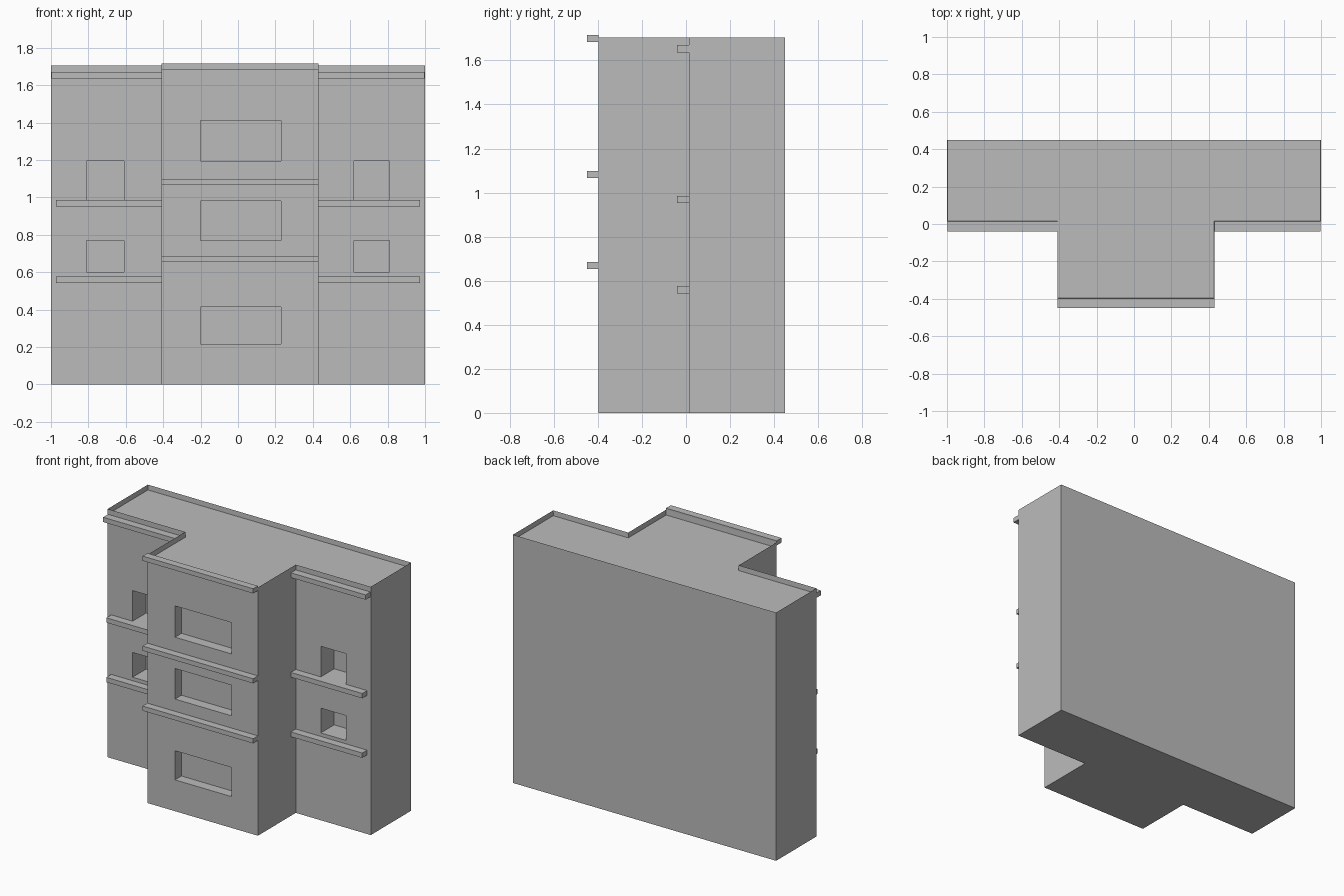
import bpy
import bmesh

cube = bpy.data.objects.get("Cube")
if cube:
    bpy.data.objects.remove(cube, do_unlink=True)

plaster = bpy.data.materials.new("grey plaster")
plaster.use_nodes = True
GREY = (0.5, 0.5, 0.5, 1)
plaster.diffuse_color = GREY
plaster.node_tree.nodes["Principled BSDF"].inputs["Base Color"].default_value = GREY

# Main planes of the building
BACK, WING, FRONT = 0.45, 0.013, -0.398
LEFT, RIGHT = 0.43, -0.41      # sides of the projecting bay
TOP, PARAPET = 1.705, 0.035


def add_object(name, bm):
    bmesh.ops.recalc_face_normals(bm, faces=bm.faces)
    mesh = bpy.data.meshes.new(name)
    bm.to_mesh(mesh)
    bm.free()
    mesh.materials.append(plaster)
    obj = bpy.data.objects.new(name, mesh)
    bpy.context.collection.objects.link(obj)
    return obj


def box(name, x, y, z):
    bm = bmesh.new()
    bmesh.ops.create_cube(bm, size=1)
    for v in bm.verts:
        v.co = [r[0] if c < 0 else r[1] for c, r in zip(v.co, (x, y, z))]
    return add_object(name, bm)


# T-shaped body with a roof sunk behind a thin parapet
bm = bmesh.new()
plan = [(-1, BACK), (-1, WING), (RIGHT, WING), (RIGHT, FRONT),
        (LEFT, FRONT), (LEFT, WING), (1, WING), (1, BACK)]
base = bm.faces.new([bm.verts.new((x, y, 0)) for x, y in plan])
extruded = bmesh.ops.extrude_face_region(bm, geom=[base], use_keep_orig=True)["geom"]
bmesh.ops.translate(bm, vec=(0, 0, TOP),
                    verts=[g for g in extruded if isinstance(g, bmesh.types.BMVert)])
bmesh.ops.recalc_face_normals(bm, faces=bm.faces)
roof = next(f for f in bm.faces if f.normal.z > 0.5)
bmesh.ops.inset_region(bm, faces=[roof], thickness=0.002, use_even_offset=True)
bmesh.ops.translate(bm, vec=(0, 0, -PARAPET), verts=roof.verts)
body = add_object("building_body", bm)


# Window recesses
def cut_window(name, x, wall, depth, z):
    cutter = box(name, x, (wall - 0.1, wall + depth), z)
    cutter.hide_render = True
    cutter.hide_viewport = True
    cutter.display_type = 'WIRE'
    mod = body.modifiers.new(name, 'BOOLEAN')
    mod.operation = 'DIFFERENCE'
    mod.solver = 'EXACT'
    mod.object = cutter


for i, z in enumerate([(0.215, 0.415), (0.77, 0.98), (1.195, 1.41)]):
    cut_window(f"bay_window_cutter_{i}", (-0.2, 0.23), FRONT, 0.07, z)
for side, x in (("right", (-0.81, -0.61)), ("left", (0.62, 0.81))):
    for i, z in enumerate([(0.6, 0.77), (0.985, 1.195)]):
        cut_window(f"{side}_window_cutter_{i}", x, WING, 0.145, z)

# Apply the cuts and drop the cutters
bpy.context.view_layer.update()
graph = bpy.context.evaluated_depsgraph_get()
cut_mesh = bpy.data.meshes.new_from_object(body.evaluated_get(graph))
cutters = [m.object for m in body.modifiers]
body.modifiers.clear()
body.data = cut_mesh
for cutter in cutters:
    bpy.data.objects.remove(cutter, do_unlink=True)

# Ledges across the bay
for i, z in enumerate([0.654, 1.066, 1.684]):
    box(f"bay_ledge_{i}", (RIGHT, LEFT), (-0.45, FRONT), (z, z + 0.032))

# Ledges across the wings, the top one running to the corner
for i, (z, end) in enumerate([(0.543, 0.972), (0.952, 0.972), (1.636, 0.997)]):
    box(f"right_ledge_{i}", (-end, RIGHT), (-0.04, WING), (z, z + 0.033))
    box(f"left_ledge_{i}", (LEFT, end), (-0.04, WING), (z, z + 0.033))
